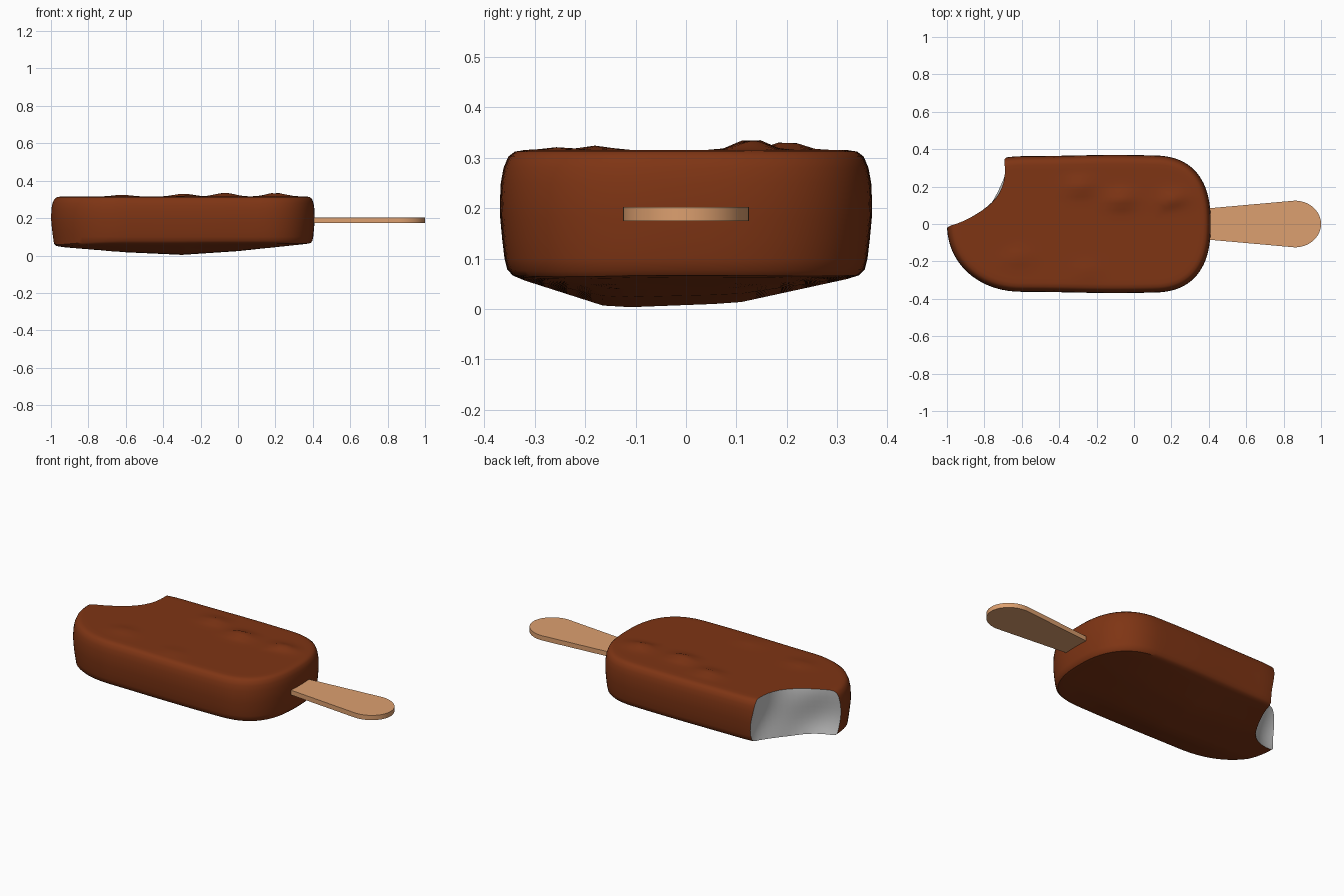
import bpy, bmesh
from math import sin, cos, pi, exp

if "Cube" in bpy.data.objects:
    bpy.data.objects.remove(bpy.data.objects["Cube"])


def material(name, rgb):
    m = bpy.data.materials.new(name)
    m.diffuse_color = (*rgb, 1)
    m.use_nodes = True
    m.node_tree.nodes["Principled BSDF"].inputs["Base Color"].default_value = m.diffuse_color
    return m


def make(name, bm, mats):
    bmesh.ops.recalc_face_normals(bm, faces=bm.faces)
    me = bpy.data.meshes.new(name)
    bm.to_mesh(me)
    bm.free()
    for m in mats:
        me.materials.append(m)
    ob = bpy.data.objects.new(name, me)
    bpy.context.collection.objects.link(ob)
    return ob


def smooth(ob, angle=0.6):
    bpy.ops.object.select_all(action='DESELECT')
    ob.select_set(True)
    bpy.context.view_layer.objects.active = ob
    bpy.ops.object.shade_smooth_by_angle(angle=angle)


def lerp(table, t):
    for (a, va), (b, vb) in zip(table, table[1:]):
        if t <= b:
            return va + (vb - va) * max(0, t - a) / (b - a)
    return table[-1][1]


def loft(bm, rings):
    loops = [[bm.verts.new(p) for p in r] for r in rings]
    n = len(loops[0])
    for lo, hi in zip(loops, loops[1:]):
        for i in range(n):
            j = (i + 1) % n
            bm.faces.new((lo[i], lo[j], hi[j], hi[i]))
    return loops


chocolate = material("chocolate", (0.21, 0.035, 0.007))
cream = material("ice cream", (0.8, 0.8, 0.8))
wood = material("wood", (0.72, 0.35, 0.16))


# Coated bar: long rounded outline, lofted from bottom centre to top centre
def outline(s):
    half = []
    for i in range(20):
        a = pi / 2 * i / 20
        half.append((0.1 + 0.31 * s * cos(a) ** 0.8, 0.362 * s * sin(a) ** 0.8))
    half += [(0.1 - 0.7 * i / 28, 0.362 * s) for i in range(28)]
    for i in range(21):
        a = pi / 2 * (1 - i / 20)
        half.append((-0.6 - 0.4 * s * max(0, cos(a)) ** 0.95, 0.362 * s * max(0, sin(a)) ** 0.95))
    return half + [(x, -y) for x, y in half[-2:0:-1]]


profile = [(0, .066), (.15, .066), (.3, .066), (.45, .066), (.6, .066), (.75, .066), (.87, .066),
           (.93, .068), (.96, .078), (.975, .1), (.988, .14), (.998, .18), (1, .21), (.995, .25),
           (.98, .28), (.955, .302), (.92, .312), (.87, .315), (.8, .315), (.7, .315), (.6, .315),
           (.5, .315), (.4, .315), (.3, .315), (.2, .315), (.1, .315), (0, .315)]
sag_x = [(-1, .25), (-.6, .78), (-.3, 1), (0, .68), (.4, 0)]
sag_y = [(-.35, 0), (-.15, 1), (.1, .85), (.35, 0)]
ridges = [(-.07, .13, .024), (-.29, .2, .018), (.2, .13, .02), (-.62, -.18, .009), (-.25, -.25, .006)]


def drip(x, y, z):
    y *= 1 + 0.02 * exp(-((x + .1) / .3) ** 2)
    if z < .09:
        z -= .064 * lerp(sag_x, x) * lerp(sag_y, y)
    elif z > .3:
        z += sum(h * exp(-((x - a) / .075) ** 2 - ((y - b) / .04) ** 2) for a, b, h in ridges)
    return x, y, z


bm = bmesh.new()
loft(bm, [[drip(x, y, z) for x, y in outline(s)] for s, z in profile])
bmesh.ops.remove_doubles(bm, verts=bm.verts, dist=0.0005)
bmesh.ops.dissolve_degenerate(bm, edges=bm.edges, dist=0.0001)
bar = make("coated_bar", bm, [chocolate, cream])

# Bite: wavy round cutter that exposes the ice cream
bm = bmesh.new()
rings = []
for k in range(15):
    z = -0.06 + 0.46 * k / 14
    ring = []
    for i in range(64):
        a = 2 * pi * i / 64
        r = .333 + .05 * (z - .1) + .008 * sin(5 * a + 12 * z) + .012 * sin(14 * z)
        ring.append((-1.02 + r * cos(a), .325 + r * sin(a), z))
    rings.append(ring)
loops = loft(bm, rings)
bm.faces.new(loops[0])
bm.faces.new(loops[-1])
for f in bm.faces:
    f.material_index = 1
cutter = make("bite_cutter", bm, [chocolate, cream])
cutter.hide_render = True
cutter.hide_set(True)

bite = bar.modifiers.new("bite", 'BOOLEAN')
bite.operation = 'DIFFERENCE'
bite.solver = 'EXACT'
bite.object = cutter
bpy.context.view_layer.objects.active = bar
bpy.ops.object.modifier_apply(modifier="bite")
bpy.data.objects.remove(cutter)
smooth(bar)

# Stick: flat flared blade with a rounded tip
half = [(.3, .075)] + [(.86 + .14 * sin(pi / 2 * i / 12), .125 * cos(pi / 2 * i / 12)) for i in range(12)]
shape = half + [(1, 0)] + [(x, -y) for x, y in half[::-1]]
bm = bmesh.new()
loops = loft(bm, [[(x, y, z) for x, y in shape] for z in (.174, .202)])
bm.faces.new(loops[0])
bm.faces.new(loops[1])
smooth(make("stick", bm, [wood]))
